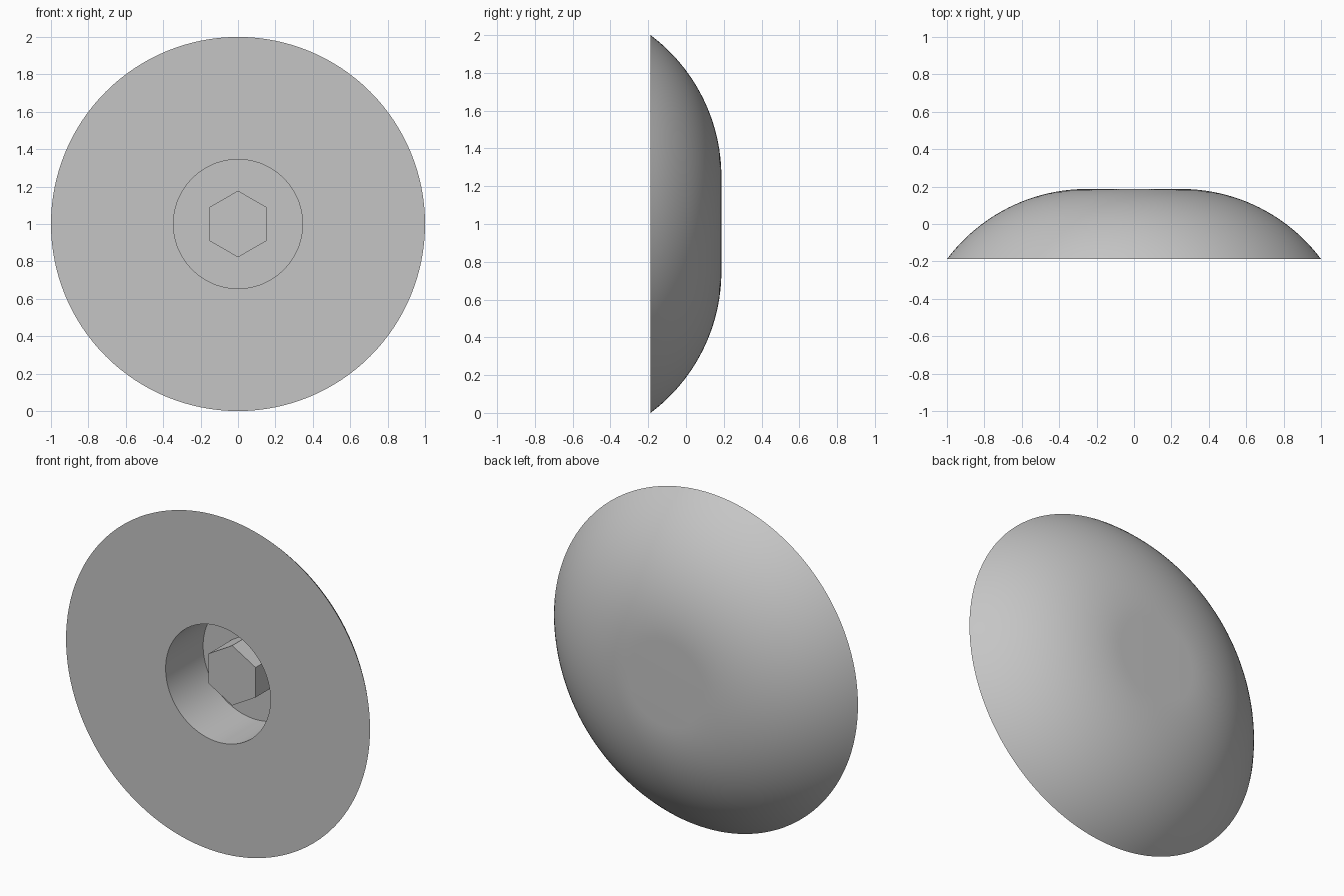
import bpy, bmesh
from math import sin, cos, pi, asin, radians
from mathutils import Vector

cube = bpy.data.objects.get("Cube")
if cube:
    bpy.data.objects.remove(cube, do_unlink=True)

FRONT, BACK = -0.1875, 0.1875
FLOOR, POST_END = 0.165, -0.055     # depths inside the socket
SOCKET_R, FLAT_R, POST_R = 0.345, 0.25, 0.178
CENTRE = Vector((0, 0, 1))

grey = bpy.data.materials.new("light grey")
grey.use_nodes = True
colour = (0.56, 0.56, 0.56, 1)
grey.diffuse_color = colour
grey.node_tree.nodes["Principled BSDF"].inputs["Base Color"].default_value = colour


def add_object(name, bm):
    bmesh.ops.recalc_face_normals(bm, faces=bm.faces)
    mesh = bpy.data.meshes.new(name)
    bm.to_mesh(mesh)
    bm.free()
    mesh.materials.append(grey)
    obj = bpy.data.objects.new(name, mesh)
    obj.location = CENTRE
    bpy.context.collection.objects.link(obj)
    return obj


# Domed head with a round socket: profile as (radius, y), turned about the y axis
arc_r = 0.9375
edge_angle = asin((1 - FLAT_R) / arc_r)
steps = 24
profile = [(0, FLOOR), (SOCKET_R, FLOOR), (SOCKET_R, FRONT)]
for i in range(steps + 1):
    a = edge_angle * (1 - i / steps)
    profile.append((FLAT_R + arc_r * sin(a), BACK - arc_r * (1 - cos(a))))
profile.append((0, BACK))

bm = bmesh.new()
verts = [bm.verts.new((r, y, 0)) for r, y in profile]
edges = [bm.edges.new(pair) for pair in zip(verts, verts[1:])]
bmesh.ops.spin(bm, geom=verts + edges, cent=(0, 0, 0), axis=(0, 1, 0),
               angle=2 * pi, steps=128, use_duplicate=False)
bmesh.ops.remove_doubles(bm, verts=bm.verts, dist=0.0005)
head = add_object("domed_head", bm)

bpy.ops.object.select_all(action='DESELECT')
head.select_set(True)
bpy.context.view_layer.objects.active = head
bpy.ops.object.shade_smooth_by_angle(angle=radians(30))

# Hexagonal post standing on the socket floor, one corner pointing up
bm = bmesh.new()
corners = [bm.verts.new((POST_R * sin(k * pi / 3), POST_END, POST_R * cos(k * pi / 3)))
           for k in range(6)]
end = bm.faces.new(corners)
extruded = bmesh.ops.extrude_face_region(bm, geom=[end], use_keep_orig=True)
bmesh.ops.translate(bm, vec=(0, FLOOR - POST_END, 0),
                    verts=[v for v in extruded["geom"] if isinstance(v, bmesh.types.BMVert)])
add_object("hexagonal_post", bm)
